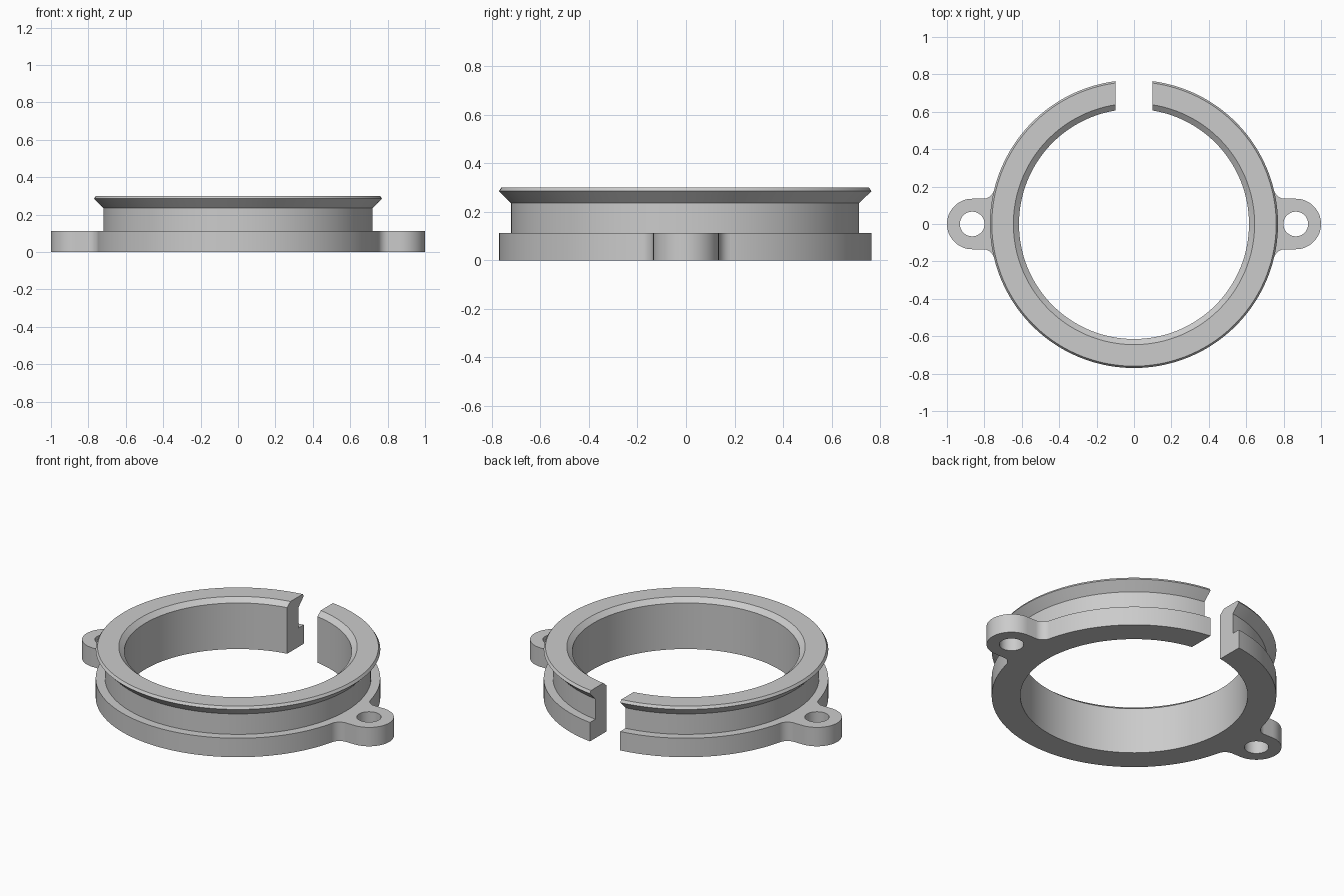
import bpy, bmesh
from math import sin, cos, asin, atan2, pi, radians, sqrt

cube = bpy.data.objects.get("Cube")
if cube:
    bpy.data.objects.remove(cube, do_unlink=True)

# Material
grey = bpy.data.materials.new("plain grey")
grey.use_nodes = True
GREY = (0.6, 0.6, 0.6, 1)
grey.diffuse_color = GREY
grey.node_tree.nodes["Principled BSDF"].inputs["Base Color"].default_value = GREY


def finish(bm, name):
    bmesh.ops.recalc_face_normals(bm, faces=bm.faces)
    mesh = bpy.data.meshes.new(name)
    bm.to_mesh(mesh)
    bm.free()
    mesh.materials.append(grey)
    obj = bpy.data.objects.new(name, mesh)
    bpy.context.collection.objects.link(obj)
    bpy.ops.object.select_all(action="DESELECT")
    obj.select_set(True)
    bpy.context.view_layer.objects.active = obj
    bpy.ops.object.shade_smooth_by_angle(angle=radians(20))
    return obj


def arc(cx, cy, r, a0, a1, n):
    return [(cx + r * cos(a0 + (a1 - a0) * i / n),
             cy + r * sin(a0 + (a1 - a0) * i / n)) for i in range(n + 1)]


# Split ring: profile (radius, height) swept round, with parallel slot walls
BASE_R, BASE_H, HALF_GAP, STEPS = 0.77, 0.113, 0.1, 144
profile = [(0.615, 0), (BASE_R, 0), (BASE_R, BASE_H), (0.72, BASE_H),
           (0.72, 0.235), (0.77, 0.285), (0.76, 0.3), (0.645, 0.3), (0.615, 0.275)]
bm = bmesh.new()
rows = []
for i in range(STEPS + 1):
    row = []
    for r, z in profile:
        start = asin(HALF_GAP / r)
        a = start + (2 * pi - 2 * start) * i / STEPS
        row.append(bm.verts.new((r * sin(a), r * cos(a), z)))
    rows.append(row)
count = len(profile)
for a, b in zip(rows, rows[1:]):
    for j in range(count):
        k = (j + 1) % count
        bm.faces.new((a[j], a[k], b[k], b[j]))
bm.faces.new(rows[0])
bm.faces.new(rows[-1])
finish(bm, "split_ring")

# Mounting ears: rounded tab with filleted root and a screw hole
EAR_X, EAR_R, HOLE_R, FILLET = 0.865, 0.135, 0.066, 0.06
fy = EAR_R + FILLET
fx = sqrt((BASE_R + FILLET) ** 2 - fy ** 2)
root = atan2(fy, fx)


def make_ear(name, side):
    fillet = arc(fx, fy, FILLET, root + pi, 1.5 * pi, 10)
    outline = arc(0, 0, BASE_R - 0.002, -root, root, 12)
    outline += fillet
    outline += arc(EAR_X, 0, EAR_R, pi / 2, -pi / 2, 32)
    outline += [(x, -y) for x, y in reversed(fillet)]
    hole = arc(EAR_X, 0, HOLE_R, 0, 2 * pi, 40)[:-1]
    bm = bmesh.new()
    edges = []
    for loop in (outline, hole):
        vs = [bm.verts.new((side * x, y, 0)) for x, y in loop]
        edges += [bm.edges.new((vs[i - 1], vs[i])) for i in range(len(vs))]
    bmesh.ops.triangle_fill(bm, edges=edges, use_beauty=True, normal=(0, 0, 1))
    ext = bmesh.ops.extrude_face_region(bm, geom=bm.faces[:], use_keep_orig=True)
    top = [v for v in ext["geom"] if isinstance(v, bmesh.types.BMVert)]
    bmesh.ops.translate(bm, vec=(0, 0, BASE_H), verts=top)
    finish(bm, name)


make_ear("left_ear", 1)
make_ear("right_ear", -1)
